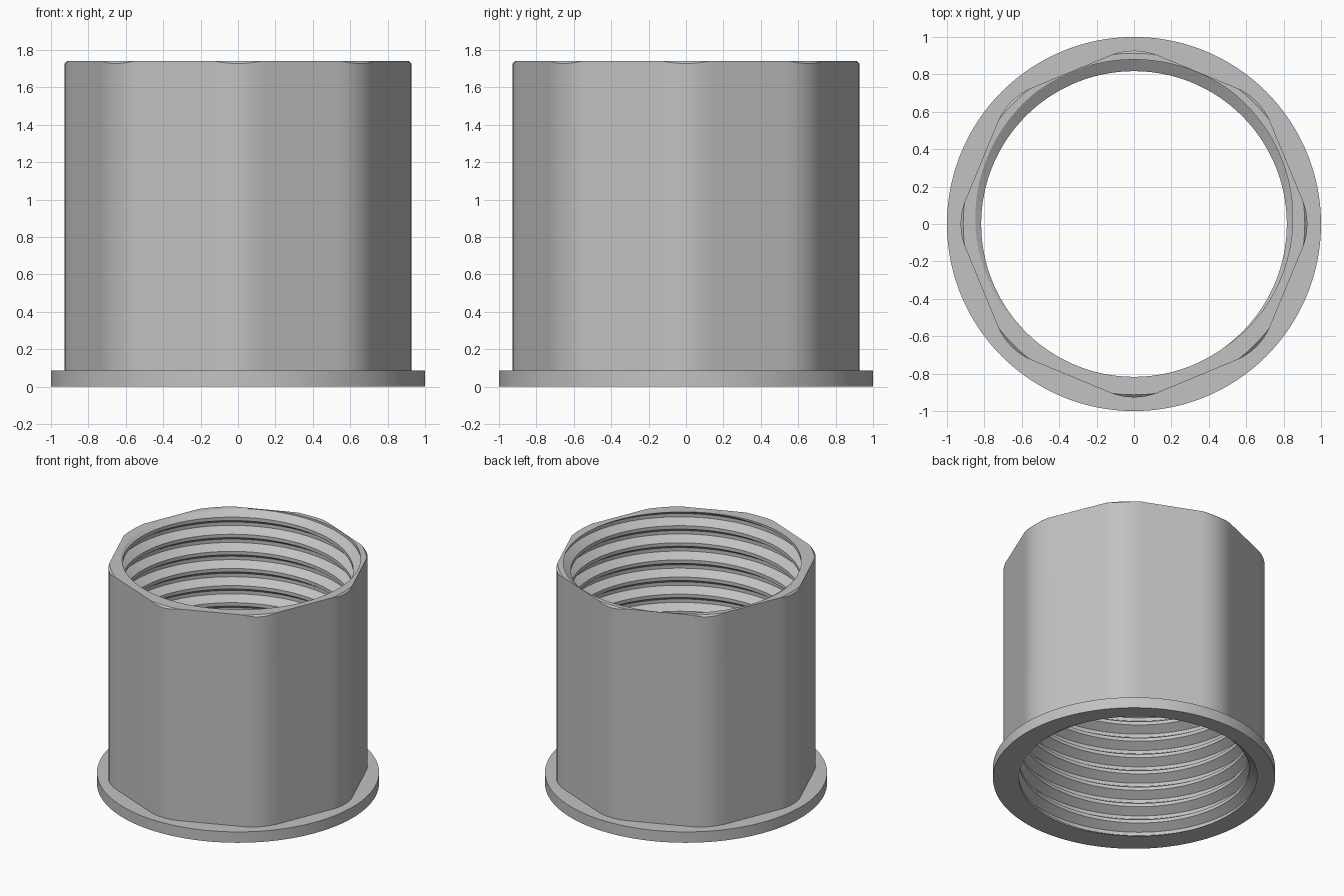
import bpy, bmesh
from math import pi, sin, cos, atan2, sqrt, radians

cube = bpy.data.objects.get("Cube")
if cube:
    bpy.data.objects.remove(cube, do_unlink=True)

HEIGHT, FLANGE_H, FLANGE_R = 1.74, 0.085, 1.0
APOTHEM, CORNER_R = 0.882, 0.927          # rounded octagon
CHAMFER_R, CHAMFER_SLOPE = 0.913, 0.9     # chamfer cone at the top
MINOR, MAJOR, TURNS = 0.817, 0.879, 13    # internal thread
PITCH = HEIGHT / TURNS
STEPS = 192

HALF = pi / 8
FILLET = (APOTHEM / cos(HALF) - CORNER_R) / (1 / cos(HALF) - 1)
CENTRE = CORNER_R - FILLET
TANGENT = atan2(FILLET * sin(HALF), CENTRE + FILLET * cos(HALF))


def wall_radius(a):
    """Octagon with rounded corners, one corner on each axis."""
    f = abs((a + HALF) % (2 * HALF) - HALF)
    if f < TANGENT:
        return CENTRE * cos(f) + sqrt(FILLET ** 2 - (CENTRE * sin(f)) ** 2)
    return APOTHEM / cos(HALF - f)


# One pitch of thread: fraction of pitch from the groove centre, radius
THREAD = [(-0.40, MINOR), (-0.10, MAJOR), (0.10, MAJOR), (0.40, MINOR)]


def thread_radius(a, z):
    t = ((z - HEIGHT) / PITCH - (a - pi / 2) / (2 * pi) + 0.5) % 1 - 0.5
    k = min(1, max(0, (0.40 - abs(t)) / 0.30))
    return MINOR + (MAJOR - MINOR) * k


def thread_column(a):
    """Right-hand thread from top to bottom, trimmed at both ends."""
    points = []
    for turn in range(2, -TURNS - 3, -1):
        for t, r in reversed(THREAD):
            z = HEIGHT + PITCH * (turn + t + (a - pi / 2) / (2 * pi))
            if z > HEIGHT or z < 0:
                z = HEIGHT if z > HEIGHT else 0
                r = thread_radius(a, z)
            points.append((r, z))
    return points


def sleeve_column(a):
    r = wall_radius(a)
    top = min(r, CHAMFER_R)
    return [(r, FLANGE_H), (r, HEIGHT - (r - top) * CHAMFER_SLOPE),
            (top, HEIGHT)] + thread_column(a)


def flange_column(a):
    return [(thread_radius(a, 0), 0), (FLANGE_R, 0),
            (FLANGE_R, FLANGE_H), (wall_radius(a), FLANGE_H)]


steel = bpy.data.materials.new("plain grey")
grey = (0.54, 0.54, 0.54, 1)
steel.diffuse_color = grey
steel.use_nodes = True
steel.node_tree.nodes["Principled BSDF"].inputs["Base Color"].default_value = grey


def sweep(name, column):
    """Join radial sections all the way round the z axis."""
    bm = bmesh.new()
    rings = []
    for i in range(STEPS + 1):
        a = 2 * pi * i / STEPS
        rings.append([bm.verts.new((r * cos(a), r * sin(a), z))
                      for r, z in column(a)])
    for p, q in zip(rings, rings[1:]):
        for j in range(len(p) - 1):
            bm.faces.new((p[j], q[j], q[j + 1], p[j + 1]))
    bmesh.ops.remove_doubles(bm, verts=bm.verts, dist=0.0001)
    mesh = bpy.data.meshes.new(name)
    bm.to_mesh(mesh)
    bm.free()
    mesh.materials.append(steel)
    obj = bpy.data.objects.new(name, mesh)
    bpy.context.collection.objects.link(obj)
    bpy.ops.object.select_all(action='DESELECT')
    obj.select_set(True)
    bpy.context.view_layer.objects.active = obj
    bpy.ops.object.shade_smooth_by_angle(angle=radians(25))
    return obj


sweep("threaded_sleeve", sleeve_column)
sweep("base_flange", flange_column)
